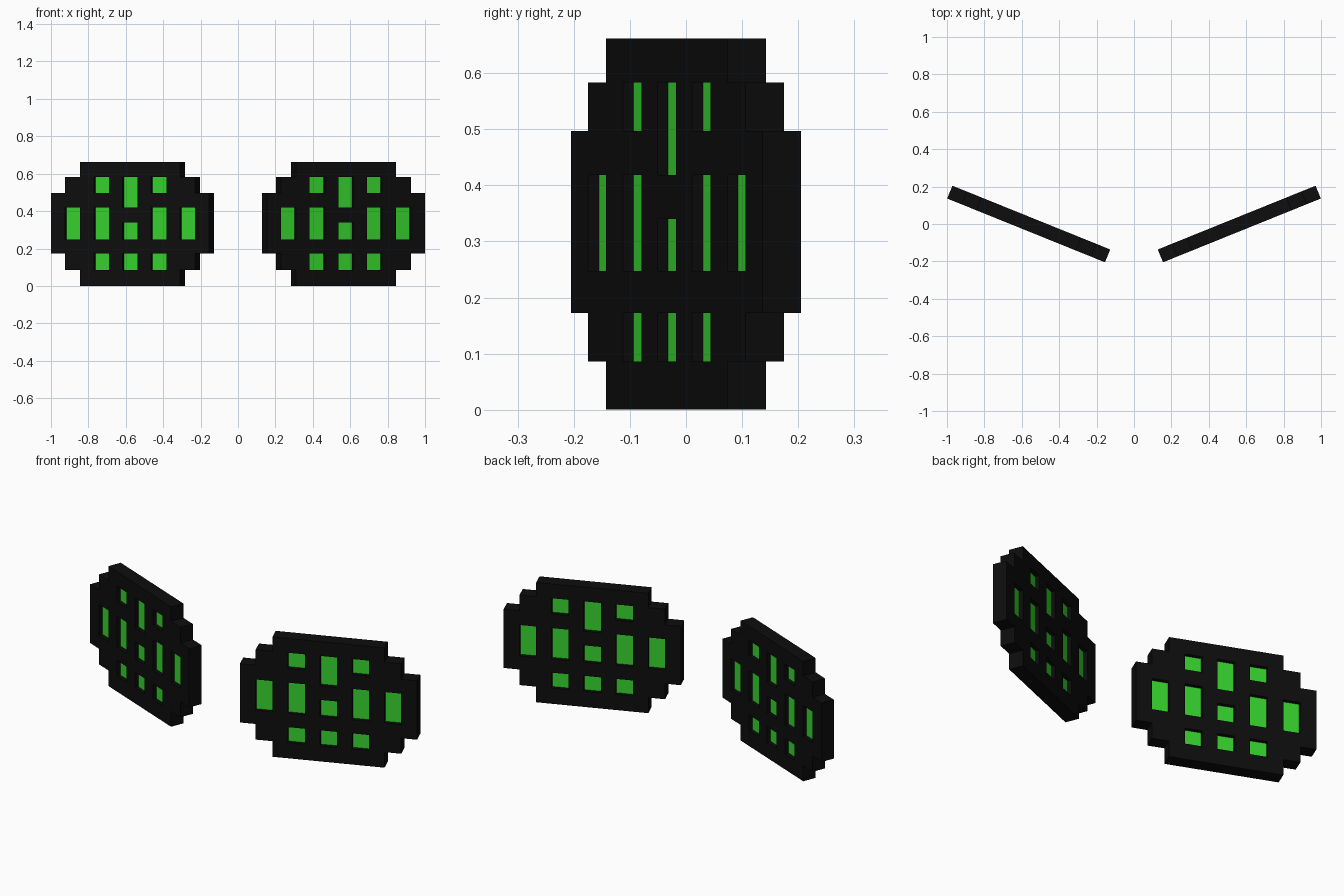
import bpy, bmesh, math

if "Cube" in bpy.data.objects:
    bpy.data.objects.remove(bpy.data.objects["Cube"])

# Colours
def material(name, colour):
    m = bpy.data.materials.new(name)
    m.diffuse_color = (*colour, 1)
    m.use_nodes = True
    m.node_tree.nodes["Principled BSDF"].inputs["Base Color"].default_value = m.diffuse_color
    return m

black = material("black", (0.004, 0.004, 0.004))
green = material("bright_green", (0.037, 0.64, 0.027))

# Cell edges across the panel and up its height
HALF = [0.044, 0.121, 0.209, 0.288, 0.374, 0.455]
U = [-h for h in reversed(HALF)] + HALF
Z = [0, 0.086, 0.172, 0.247, 0.34, 0.418, 0.497, 0.583, 0.662]

# Stepped outline (reach of each row) and window rows by column
REACH = [3, 4, 5, 5, 5, 5, 4, 3]
WINDOWS = {0: (1, 3, 5, 6), 2: (1, 3, 4, 6), 4: (3, 4)}
outline = [(k, r) for r in range(8) for k in range(-REACH[r], REACH[r] + 1)]
glass_cells = [c for c in outline if c[1] in WINDOWS.get(abs(c[0]), ())]
frame_cells = [c for c in outline if c not in glass_cells]

def slab(name, cells, thickness, mat, side):
    """Extrude a set of grid cells into a slab and turn it into place."""
    bm = bmesh.new()
    for k, r in cells:
        u0, u1, z0, z1 = U[k + 5], U[k + 6], Z[r], Z[r + 1]
        bm.faces.new([bm.verts.new((u, -thickness / 2, z))
                      for u, z in ((u0, z0), (u1, z0), (u1, z1), (u0, z1))])
    bmesh.ops.remove_doubles(bm, verts=bm.verts, dist=1e-4)
    ext = bmesh.ops.extrude_face_region(bm, geom=bm.faces[:], use_keep_orig=True)
    moved = [g for g in ext["geom"] if isinstance(g, bmesh.types.BMVert)]
    bmesh.ops.translate(bm, verts=moved, vec=(0, thickness, 0))
    bmesh.ops.recalc_face_normals(bm, faces=bm.faces)
    mesh = bpy.data.meshes.new(name)
    bm.to_mesh(mesh)
    bm.free()
    mesh.materials.append(mat)
    obj = bpy.data.objects.new(name, mesh)
    obj.location.x = side * 0.563
    obj.rotation_euler.z = side * math.radians(22)
    bpy.context.collection.objects.link(obj)

# Two mirrored panels, each a black frame with recessed green windows
for side, label in ((-1, "left"), (1, "right")):
    slab(label + "_panel_frame", frame_cells, 0.074, black, side)
    slab(label + "_panel_windows", glass_cells, 0.033, green, side)
